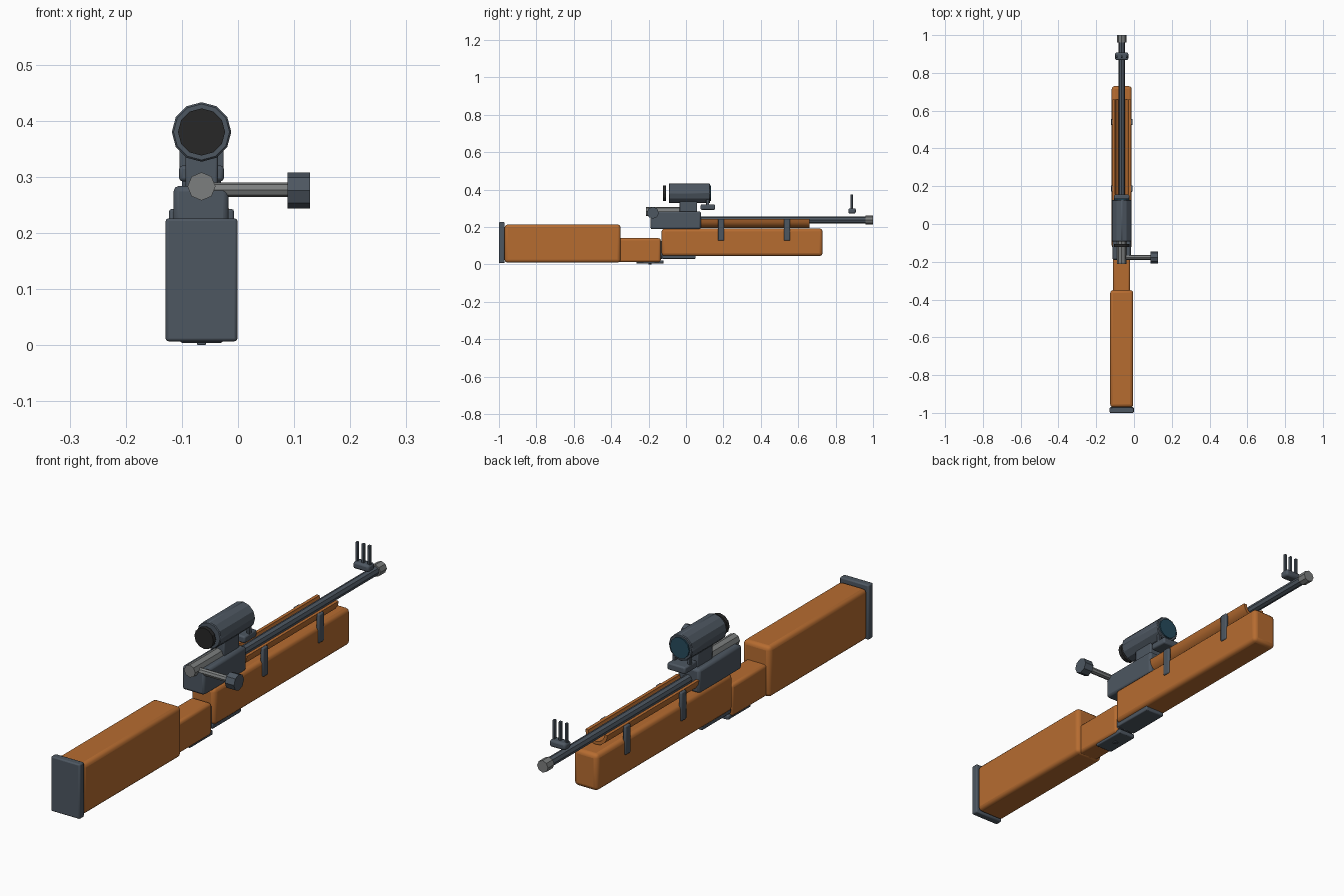
import bpy, math
from mathutils import Vector

if "Cube" in bpy.data.objects:
    bpy.data.objects.remove(bpy.data.objects["Cube"])

CX = -0.065  # centre line of the rifle


def material(name, rgb):
    m = bpy.data.materials.new(name)
    m.diffuse_color = (*rgb, 1)
    m.use_nodes = True
    m.node_tree.nodes["Principled BSDF"].inputs["Base Color"].default_value = m.diffuse_color
    return m


WOOD = material("wood", (0.47, 0.15, 0.03))
STEEL = material("dark_steel", (0.075, 0.095, 0.12))
BRIGHT = material("bright_steel", (0.20, 0.21, 0.21))
BLACK = material("black_rubber", (0.02, 0.02, 0.02))
GLASS = material("lens_glass", (0.02, 0.07, 0.11))


def finish(ob, name, mat, bevel=0.0, segments=2):
    ob.name = name
    ob.data.materials.append(mat)
    if bevel:
        mod = ob.modifiers.new("bevel", 'BEVEL')
        mod.width = bevel
        mod.segments = segments
    return ob


def box(name, x, y, z, mat, bevel=0.004, segments=2):
    """Box from (min, max) ranges; x is relative to the centre line."""
    bpy.ops.mesh.primitive_cube_add(
        size=1, location=(CX + sum(x) / 2, sum(y) / 2, sum(z) / 2))
    ob = bpy.context.object
    ob.scale = (x[1] - x[0], y[1] - y[0], z[1] - z[0])
    bpy.ops.object.transform_apply(location=False, rotation=False, scale=True)
    return finish(ob, name, mat, bevel, segments)


def tube(name, start, end, radius, sides, mat, bevel=0.0):
    """Faceted cylinder between two points; x is relative to the centre line."""
    a, b = Vector(start), Vector(end)
    d = b - a
    bpy.ops.mesh.primitive_cylinder_add(
        vertices=sides, radius=radius, depth=d.length,
        location=(a + b) / 2 + Vector((CX, 0, 0)),
        rotation=d.to_track_quat('Z', 'Y').to_euler())
    return finish(bpy.context.object, name, mat, bevel, 1)


# Wooden stock
box("butt_stock", (-0.061, 0.061), (-0.97, -0.35), (0.01, 0.213), WOOD, 0.016, 3)
box("grip", (-0.045, 0.045), (-0.37, -0.135), (0.012, 0.14), WOOD, 0.012, 3)
box("fore_stock", (-0.053, 0.053), (-0.13, 0.73), (0.045, 0.192), WOOD, 0.016, 3)
box("butt_plate", (-0.064, 0.064), (-1.0, -0.97), (0.007, 0.226), STEEL, 0.005)

# Half-pipe handguard cradling the barrel
outer, inner, n = 0.049, 0.036, 8
arc = [(r * math.cos(t), 0.244 + r * math.sin(t))
       for r, order in ((outer, range(n + 1)), (inner, range(n, -1, -1)))
       for t in (math.pi + math.pi * i / n for i in order)]
k = len(arc)
verts = [(CX + x, y, z) for y in (0.08, 0.66) for x, z in arc]
faces = [(i, (i + 1) % k, k + (i + 1) % k, k + i) for i in range(k)]
for j in range(n):  # end caps
    q = (j, j + 1, k - 2 - j, k - 1 - j)
    faces += [q[::-1], tuple(v + k for v in q)]
mesh = bpy.data.meshes.new("handguard")
mesh.from_pydata(verts, [], faces)
guard = bpy.data.objects.new("handguard", mesh)
bpy.context.collection.objects.link(guard)
finish(guard, "handguard", WOOD)

# Barrel bands, one bar on each side
for label, y in (("rear", 0.187), ("front", 0.54)):
    for side, s in (("left", -1), ("right", 1)):
        box(f"{label}_band_{side}", sorted((s * 0.044, s * 0.058)),
            (y - 0.017, y + 0.017), (0.127, 0.243), STEEL, 0.005)

# Receiver and bolt
box("receiver", (-0.050, 0.048), (-0.19, 0.08), (0.188, 0.284), STEEL, 0.010)
tube("bolt", (0, -0.213, 0.283), (0, -0.02, 0.283), 0.025, 8, BRIGHT)
tube("bolt_handle", (0.0, -0.177, 0.277), (0.16, -0.177, 0.277), 0.013, 8, BRIGHT)
tube("bolt_knob", (0.153, -0.177, 0.276), (0.193, -0.177, 0.276), 0.032, 8, STEEL)

# Barrel, muzzle and front sight
tube("barrel", (0, 0.05, 0.237), (0, 0.97, 0.237), 0.018, 8, STEEL)
tube("muzzle", (0, 0.96, 0.237), (0, 1.0, 0.237), 0.024, 8, BRIGHT)
box("front_sight_base", (-0.035, 0.035), (0.868, 0.908), (0.272, 0.300), STEEL, 0.008)
for i in (-1, 0, 1):
    box(f"front_sight_post_{i + 2}", (i * 0.027 - 0.005, i * 0.027 + 0.005),
        (0.880, 0.892), (0.295, 0.375), STEEL, 0.002)

# Rear sight
box("rear_sight_base", (-0.040, 0.040), (0.078, 0.156), (0.292, 0.320), STEEL, 0.006)
for side, s in (("left", -1), ("right", 1)):
    box(f"rear_sight_post_{side}", (s * 0.033 - 0.006, s * 0.033 + 0.006),
        (0.108, 0.124), (0.315, 0.348), STEEL, 0.002)

# Scope on its mount
box("scope_mount", (-0.029, 0.029), (-0.035, 0.06), (0.28, 0.345), STEEL)
tube("scope_body", (0, -0.092, 0.38), (0, 0.128, 0.38), 0.053, 12, STEEL, 0.003)
tube("eyepiece", (0, -0.123, 0.38), (0, -0.107, 0.38), 0.042, 12, BLACK)
tube("front_lens", (0, 0.12, 0.38), (0, 0.134, 0.38), 0.042, 12, GLASS)

# Underside fittings
box("trigger_guard", (-0.038, 0.038), (-0.265, -0.12), (0.004, 0.022), STEEL)
box("guard_front", (-0.038, 0.038), (-0.142, -0.126), (0.03, 0.125), STEEL)
box("floor_plate", (-0.043, 0.043), (-0.13, 0.052), (0.03, 0.052), STEEL)
box("trigger", (-0.008, 0.008), (-0.20, -0.184), (0.0, 0.06), STEEL, 0.002)

# Smooth bevels, sharp facets
bpy.ops.object.select_all(action='SELECT')
bpy.context.view_layer.objects.active = guard
bpy.ops.object.shade_smooth_by_angle(angle=math.radians(28))
